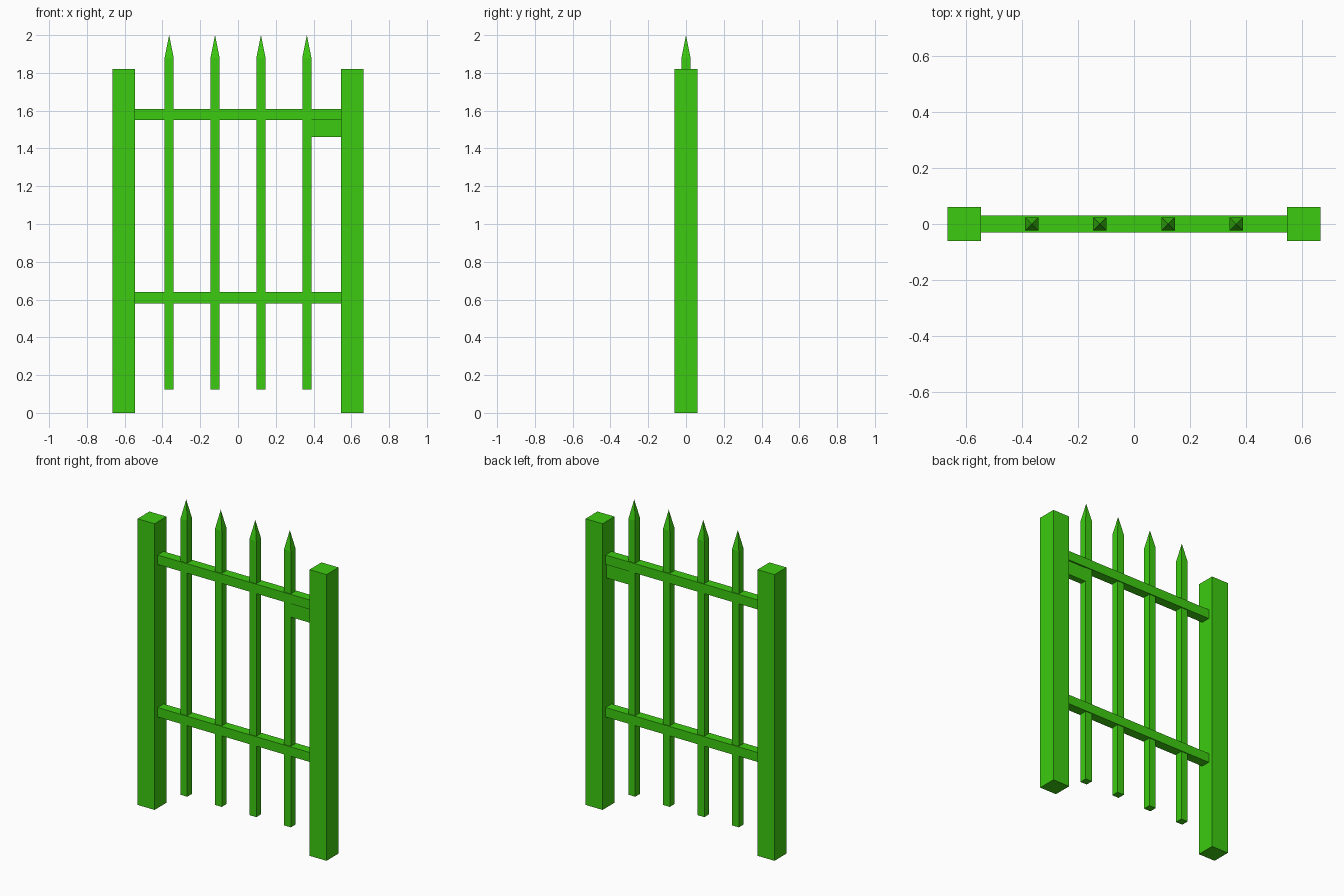
import bpy
import bmesh
from mathutils import Matrix, Vector

cube = bpy.data.objects.get("Cube")
if cube:
    bpy.data.objects.remove(cube, do_unlink=True)

# One flat green for the whole gate
green = bpy.data.materials.new("bright green")
green.use_nodes = True
colour = (0.045, 0.597, 0.005, 1)
green.diffuse_color = colour
green.node_tree.nodes["Principled BSDF"].inputs["Base Color"].default_value = colour


def bar(name, x, y, z, tip=None):
    """Box between x, y and z ranges, with an optional pyramid point up to tip."""
    lo, hi = Vector((x[0], y[0], z[0])), Vector((x[1], y[1], z[1]))
    bm = bmesh.new()
    bmesh.ops.create_cube(bm, size=1, matrix=Matrix.Translation((lo + hi) / 2)
                          @ Matrix.Diagonal((*(hi - lo), 1)))
    if tip:
        bm.normal_update()
        top = max(bm.faces, key=lambda f: f.normal.z)
        point = bmesh.ops.poke(bm, faces=[top])["verts"][0]
        point.co.z = tip
    mesh = bpy.data.meshes.new(name)
    bm.to_mesh(mesh)
    bm.free()
    mesh.materials.append(green)
    obj = bpy.data.objects.new(name, mesh)
    bpy.context.collection.objects.link(obj)


def around(centre, half):
    return centre - half, centre + half


# Square posts
POST_X, POST_HALF = 0.605, 0.06
for side, sign in (("left", 1), ("right", -1)):
    bar(side + "_post", around(sign * POST_X, POST_HALF), around(0, POST_HALF), (0, 1.82))

# Horizontal rails between the posts
inner = POST_X - POST_HALF
for name, height in (("lower_rail", 0.61), ("upper_rail", 1.58)):
    bar(name, around(0, inner), around(0, 0.03), around(height, 0.03))

# Pointed pickets
PICKET_HALF = 0.024
for i in range(4):
    x = (i - 1.5) * 0.243
    bar(f"picket_{i + 1}", around(x, PICKET_HALF), around(0, PICKET_HALF), (0.125, 1.88), tip=2)

# Latch block under the upper rail
bar("latch", (0.385, inner), around(0, 0.02), (1.46, 1.55))
